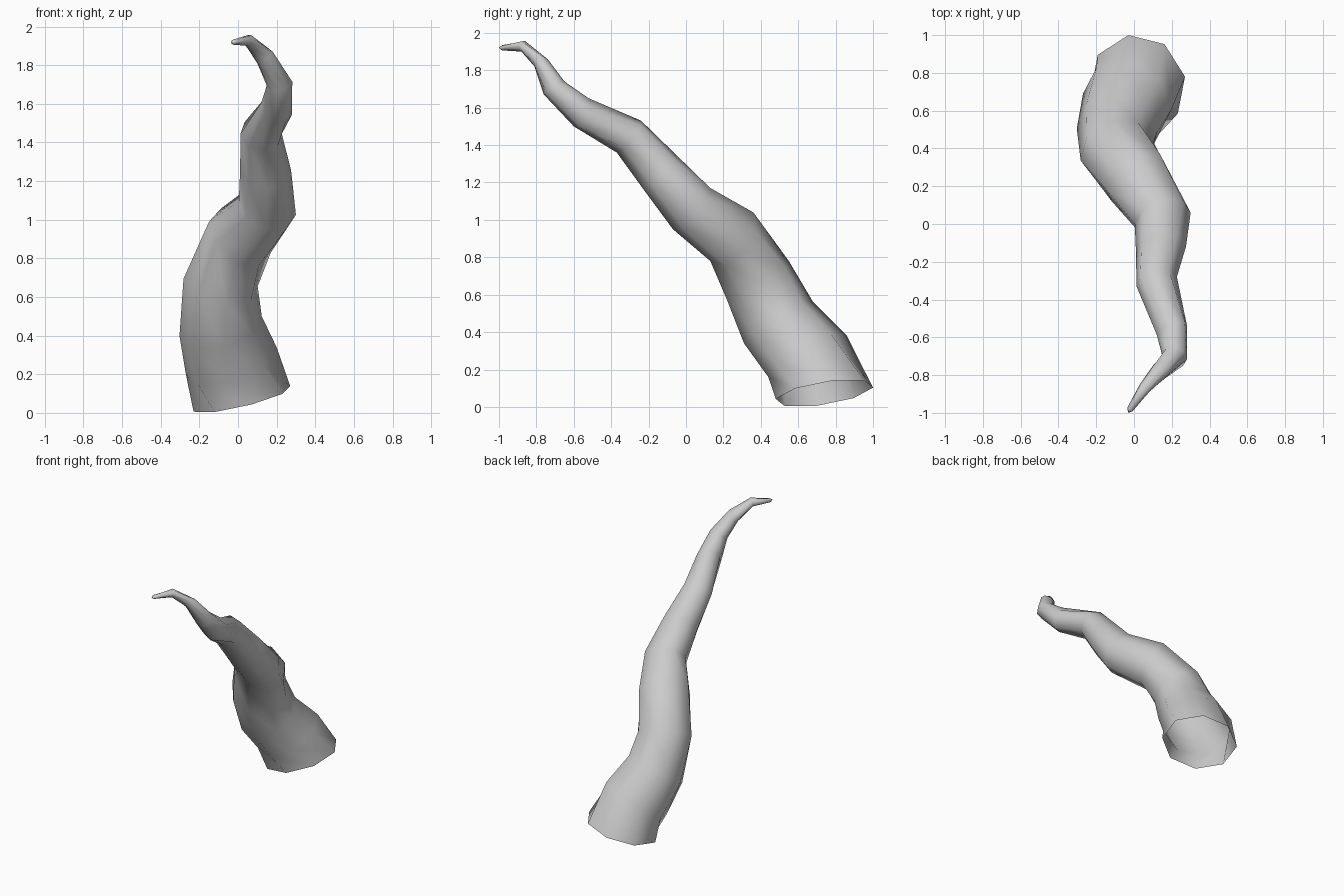
import bpy, bmesh, math
from mathutils import Vector

SIDES = 8

# Rings from root to tip: centre, sideways half-width vector, (y, z) of the upward half-width
RINGS = [
    ((0.02, 0.74, 0.073), (0.25, 0.04, 0.067), (0.26, 0.03)),
    ((-0.035, 0.65, 0.27), (0.235, -0.04, 0.07), (0.21, 0.11)),
    ((-0.09, 0.495, 0.45), (0.213, -0.01, 0.05), (0.185, 0.11)),
    ((-0.09, 0.385, 0.675), (0.192, 0.05, -0.02), (0.165, 0.105)),
    ((0.01, 0.245, 0.91), (0.16, 0.06, -0.08), (0.115, 0.13)),
    ((0.152, 0.03, 1.06), (0.148, 0.03, -0.035), (0.10, 0.11)),
    ((0.143, -0.14, 1.255), (0.132, 0.02, 0.0), (0.085, 0.095)),
    ((0.12, -0.305, 1.445), (0.107, 0.025, 0.0), (0.065, 0.085)),
    ((0.20, -0.56, 1.575), (0.08, 0.025, -0.03), (0.04, 0.075)),
    ((0.215, -0.705, 1.705), (0.066, -0.01, 0.01), (0.055, 0.035)),
    ((0.14, -0.775, 1.84), (0.04, -0.025, 0.03), (0.035, 0.02)),
    ((0.055, -0.87, 1.928), (0.025, -0.02, 0.01), (0.01, 0.028)),
    ((-0.022, -0.983, 1.92), (0.014, -0.009, 0.0), (0.0, 0.014)),
]
TIP = (-0.03, -1.0, 1.919)

grey = bpy.data.materials.new("light grey")
grey.diffuse_color = (0.6, 0.6, 0.6, 1)

bm = bmesh.new()
loops = []
for centre, side, (uy, uz) in RINGS:
    c, v = Vector(centre), Vector(side)
    # lean the upward vector so it stays square to the sideways one
    u = Vector((-(uy * v.y + uz * v.z) / v.x, uy, uz))
    angles = [2 * math.pi * i / SIDES for i in range(SIDES)]
    loops.append([bm.verts.new(c + u * math.cos(a) + v * math.sin(a)) for a in angles])

# Skin between rings, open at the root
for a, b in zip(loops, loops[1:]):
    for i in range(SIDES):
        j = (i + 1) % SIDES
        bm.faces.new((a[i], b[i], b[j], a[j]))

# Rounded tip
tip = bm.verts.new(TIP)
for i in range(SIDES):
    bm.faces.new((loops[-1][i], tip, loops[-1][(i + 1) % SIDES]))

# Point normals outward
bm.normal_update()
first = bm.faces[:][0]
if first.normal.dot(first.calc_center_median() - Vector(RINGS[0][0])) < 0:
    bmesh.ops.reverse_faces(bm, faces=bm.faces[:])
for f in bm.faces:
    f.smooth = True

mesh = bpy.data.meshes.new("tentacle")
bm.to_mesh(mesh)
bm.free()
mesh.materials.append(grey)
obj = bpy.data.objects.new("tentacle", mesh)
bpy.context.collection.objects.link(obj)
